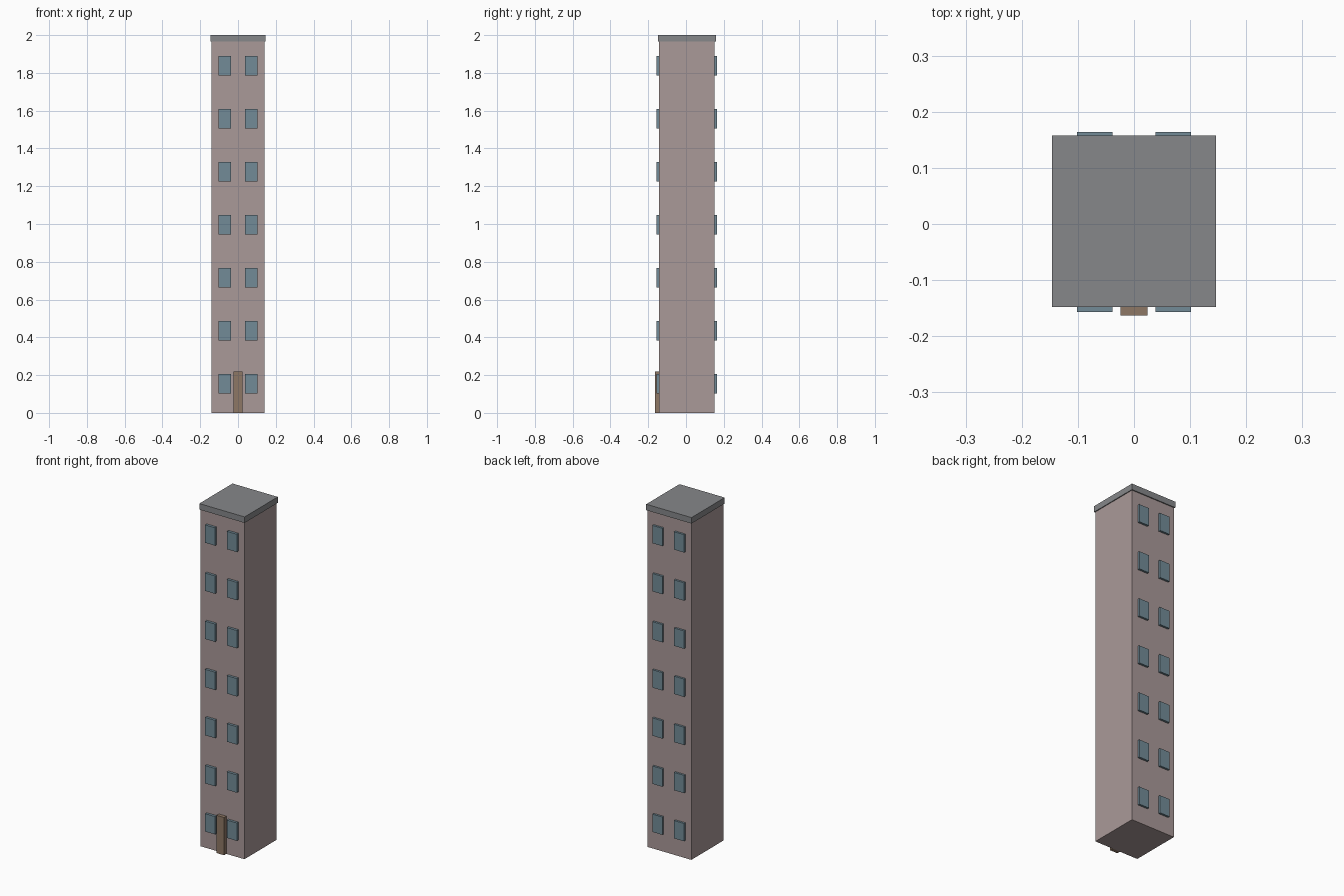
import bpy

cube = bpy.data.objects.get("Cube")
if cube:
    bpy.data.objects.remove(cube, do_unlink=True)


def material(name, r, g, b):
    m = bpy.data.materials.new(name)
    m.use_nodes = True
    m.diffuse_color = (r, g, b, 1)
    m.node_tree.nodes["Principled BSDF"].inputs["Base Color"].default_value = (r, g, b, 1)
    return m


def box(name, mat, x, y, z):
    """Box spanning the given (low, high) range on each axis."""
    spans = (x, y, z)
    bpy.ops.mesh.primitive_cube_add(size=1)
    ob = bpy.context.object
    ob.name = name
    ob.location = [(a + b) / 2 for a, b in spans]
    ob.scale = [b - a for a, b in spans]
    bpy.ops.object.transform_apply(location=True, rotation=False, scale=True)
    ob.data.materials.append(mat)
    return ob


wall = material("dusty_pink_wall", 0.40, 0.32, 0.315)
slate = material("grey_roof", 0.24, 0.245, 0.255)
glass = material("blue_grey_glass", 0.17, 0.26, 0.31)
wood = material("brown_wood", 0.27, 0.185, 0.13)

FRONT, BACK = -0.142, 0.152
ROOF_BASE = 1.965
FLOORS = 7
STOREY = ROOF_BASE / FLOORS

# Tower, roof slab and door
box("tower_body", wall, (-0.141, 0.141), (FRONT, BACK), (0, ROOF_BASE))
box("roof_slab", slate, (-0.146, 0.146), (-0.148, 0.158), (ROOF_BASE, 2))
box("front_door", wood, (-0.024, 0.024), (-0.163, FRONT + 0.01), (0, 0.22))

# Two windows per storey on the front and the back
sides = {"front": (-0.157, FRONT + 0.005), "back": (BACK - 0.005, 0.164)}
for side, depth in sides.items():
    for floor in range(FLOORS):
        mid = (floor + 0.55) * STOREY
        for hand, x in (("left", 0.07), ("right", -0.07)):
            box(f"{side}_window_{hand}_{floor + 1}", glass,
                (x - 0.032, x + 0.032), depth, (mid - 0.052, mid + 0.052))
